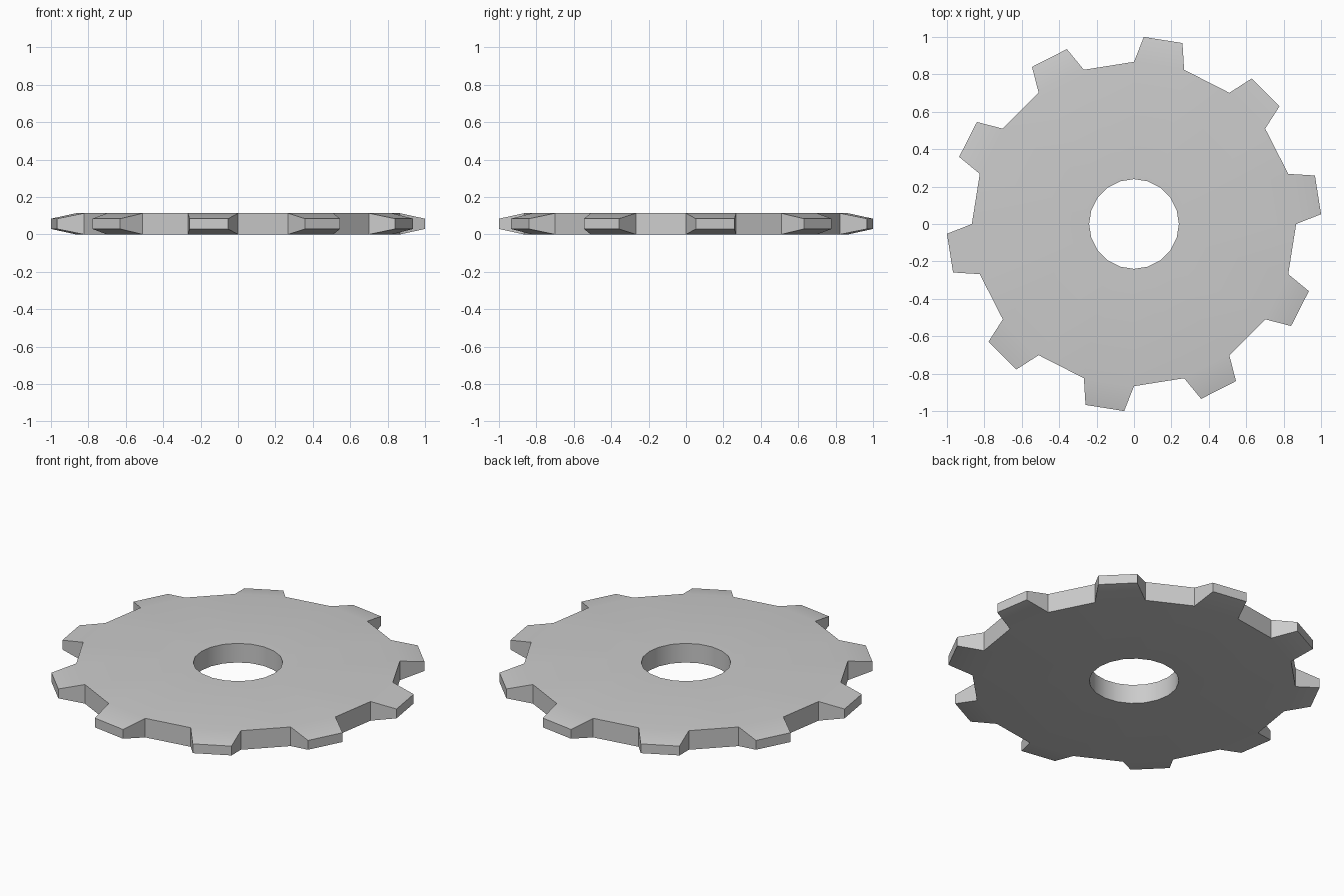
import bpy, bmesh
from math import sin, cos, radians

if "Cube" in bpy.data.objects:
    bpy.data.objects.remove(bpy.data.objects["Cube"])

TEETH = 10
SEGS = TEETH * 2
HOLE_R, ROOT_R, TIP_R = 0.24, 0.867, 1.0015
HEIGHT, TIP_LOW, TIP_HIGH = 0.113, 0.029, 0.084

bm = bmesh.new()


def pair(radius, degrees, low, high):
    """Bottom and top vertex at one polar position."""
    a = radians(degrees)
    return [bm.verts.new((radius * cos(a), radius * sin(a), z)) for z in (low, high)]


step = 360 / SEGS
hole = [pair(HOLE_R, i * step, 0, HEIGHT) for i in range(SEGS)]
root = [pair(ROOT_R, i * step, 0, HEIGHT) for i in range(SEGS)]


def wall(a, b):
    bm.faces.new((a[0], b[0], b[1], a[1]))


for i in range(SEGS):
    j = (i + 1) % SEGS
    # disc top, bottom and bore
    bm.faces.new((hole[i][1], root[i][1], root[j][1], hole[j][1]))
    bm.faces.new((hole[i][0], hole[j][0], root[j][0], root[i][0]))
    wall(hole[j], hole[i])
    if i % 2:
        # valley between teeth
        wall(root[i], root[j])
    else:
        # tapered tooth
        t0 = pair(TIP_R, i * step + 3, TIP_LOW, TIP_HIGH)
        t1 = pair(TIP_R, i * step + 15, TIP_LOW, TIP_HIGH)
        wall(root[i], t0)
        wall(t0, t1)
        wall(t1, root[j])
        bm.faces.new((root[i][1], t0[1], t1[1], root[j][1]))
        bm.faces.new((root[i][0], root[j][0], t1[0], t0[0]))

bmesh.ops.recalc_face_normals(bm, faces=bm.faces[:])
mesh = bpy.data.meshes.new("gear")
bm.to_mesh(mesh)
bm.free()
gear = bpy.data.objects.new("gear", mesh)
bpy.context.collection.objects.link(gear)

# soft tooth taper and bore, sharp rims
bpy.context.view_layer.objects.active = gear
gear.select_set(True)
bpy.ops.object.shade_smooth_by_angle(angle=radians(30))
